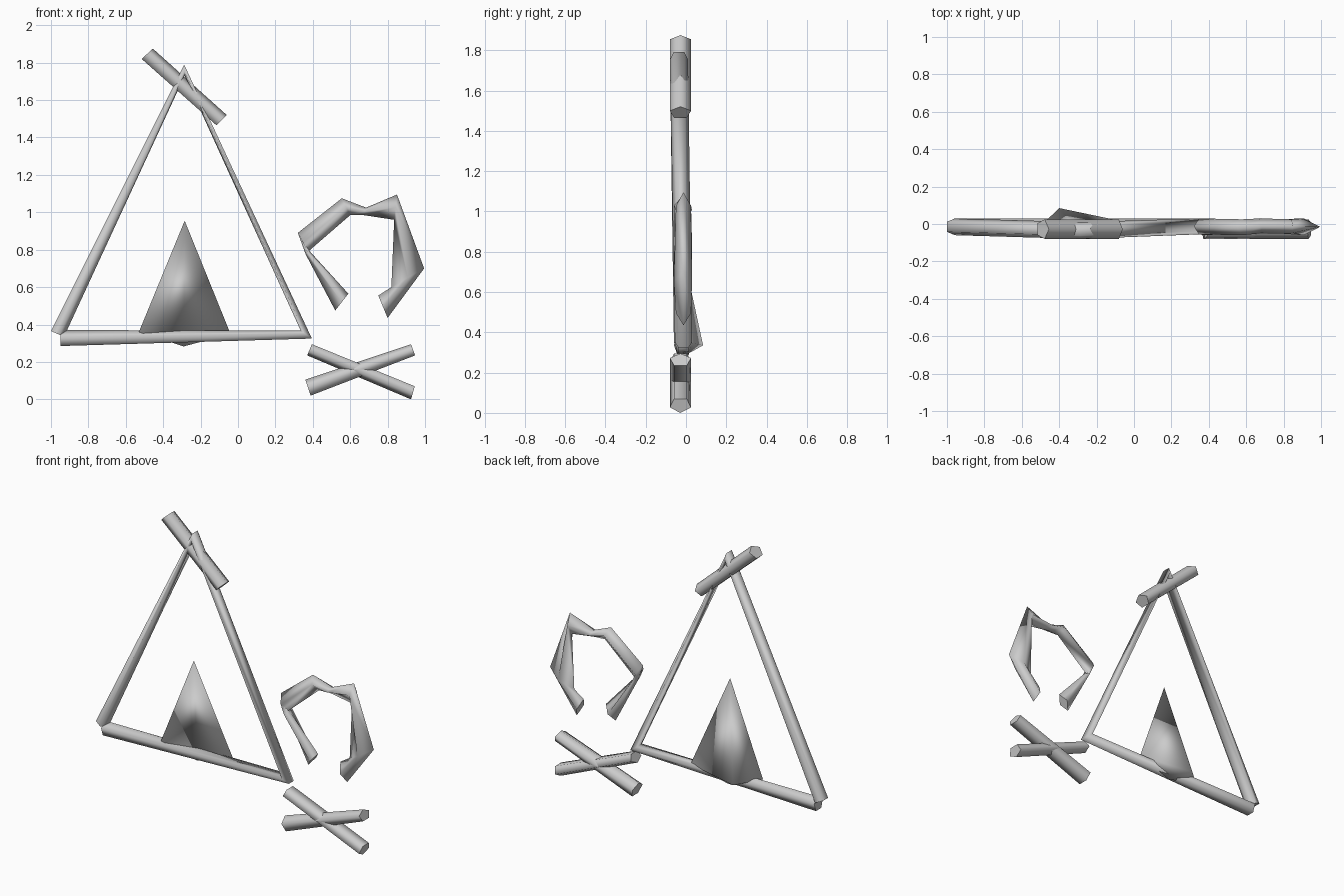
import bpy, bmesh
from mathutils import Vector

grey = bpy.data.materials.new("plain grey")
grey.diffuse_color = (0.6, 0.6, 0.6, 1)

# Cross-sections as (position across the width, position through the depth)
PENTAGON = [(0, 0.2), (0, 0.8), (0.62, 1), (1, 0.5), (0.62, 0)]
DIAMOND = [(0, 0.5), (0.5, 1), (1, 0.5), (0.5, 0)]


def finish(name, bm, flat=()):
    bmesh.ops.recalc_face_normals(bm, faces=bm.faces[:])
    for f in bm.faces:
        f.smooth = f not in flat
    me = bpy.data.meshes.new(name)
    bm.to_mesh(me)
    bm.free()
    me.materials.append(grey)
    ob = bpy.data.objects.new(name, me)
    bpy.context.collection.objects.link(ob)
    return ob


def loft(name, stations, shape=PENTAGON):
    """Skin stations (ax, az, bx, bz, y_front, y_back), width running a to b."""
    bm = bmesh.new()
    rings = []
    for ax, az, bx, bz, y0, y1 in stations:
        rings.append([bm.verts.new((ax + (bx - ax) * t, y0 + (y1 - y0) * d,
                                    az + (bz - az) * t)) for t, d in shape])
    n = len(shape)
    for r, s in zip(rings, rings[1:]):
        for i in range(n):
            j = (i + 1) % n
            bm.faces.new((r[i], r[j], s[j], s[i]))
    caps = [bm.faces.new(rings[0]), bm.faces.new(rings[-1])]
    return finish(name, bm, caps)


# Triangular tent frame: left pole, apex, right pole, ground pole
loft("tent_frame", [
    (-1.00, 0.365, -0.93, 0.335, -0.06, 0.03),
    (-0.288, 1.79, -0.285, 1.73, -0.08, 0.01),
    (0.395, 0.325, 0.335, 0.368, -0.055, 0.03),
    (-0.95, 0.285, -0.95, 0.37, -0.06, 0.03)])

# Short pole crossing the apex
loft("ridge_pole", [
    (-0.515, 1.82, -0.455, 1.875, -0.08, 0.025),
    (-0.115, 1.465, -0.06, 1.52, -0.08, 0.025)])

# Crossed logs
loft("falling_log", [
    (0.395, 0.295, 0.37, 0.235, -0.08, 0.025),
    (0.945, 0.07, 0.925, 0.0, -0.08, 0.025)])
loft("rising_log", [
    (0.388, 0.02, 0.36, 0.105, -0.08, 0.025),
    (0.947, 0.235, 0.925, 0.295, -0.08, 0.025)])

# Open faceted ring above the logs
loft("flame_ring", [
    (0.52, 0.475, 0.59, 0.565, -0.05, 0.02),
    (0.362, 0.775, 0.388, 0.787, -0.06, 0.03),
    (0.32, 0.89, 0.375, 0.79, -0.055, 0.03),
    (0.555, 1.075, 0.60, 0.985, -0.06, 0.025),
    (0.685, 1.025, 0.67, 0.985, -0.05, 0.03),
    (0.85, 1.095, 0.835, 0.96, -0.05, 0.025),
    (0.995, 0.70, 0.82, 0.60, -0.06, 0.03),
    (0.80, 0.435, 0.75, 0.555, -0.05, 0.025)], DIAMOND)

# Tent door: a thin uneven pyramid
bm = bmesh.new()
tip = bm.verts.new((-0.285, -0.05, 0.955))
base = [bm.verts.new(p) for p in ((-0.53, -0.04, 0.36), (-0.29, -0.01, 0.283),
                                  (-0.04, 0.01, 0.35), (-0.40, 0.085, 0.335))]
for i in range(4):
    bm.faces.new((tip, base[i], base[(i + 1) % 4]))
bm.faces.new((base[0], base[1], base[3]))
bm.faces.new((base[1], base[2], base[3]))
finish("tent_door", bm)
